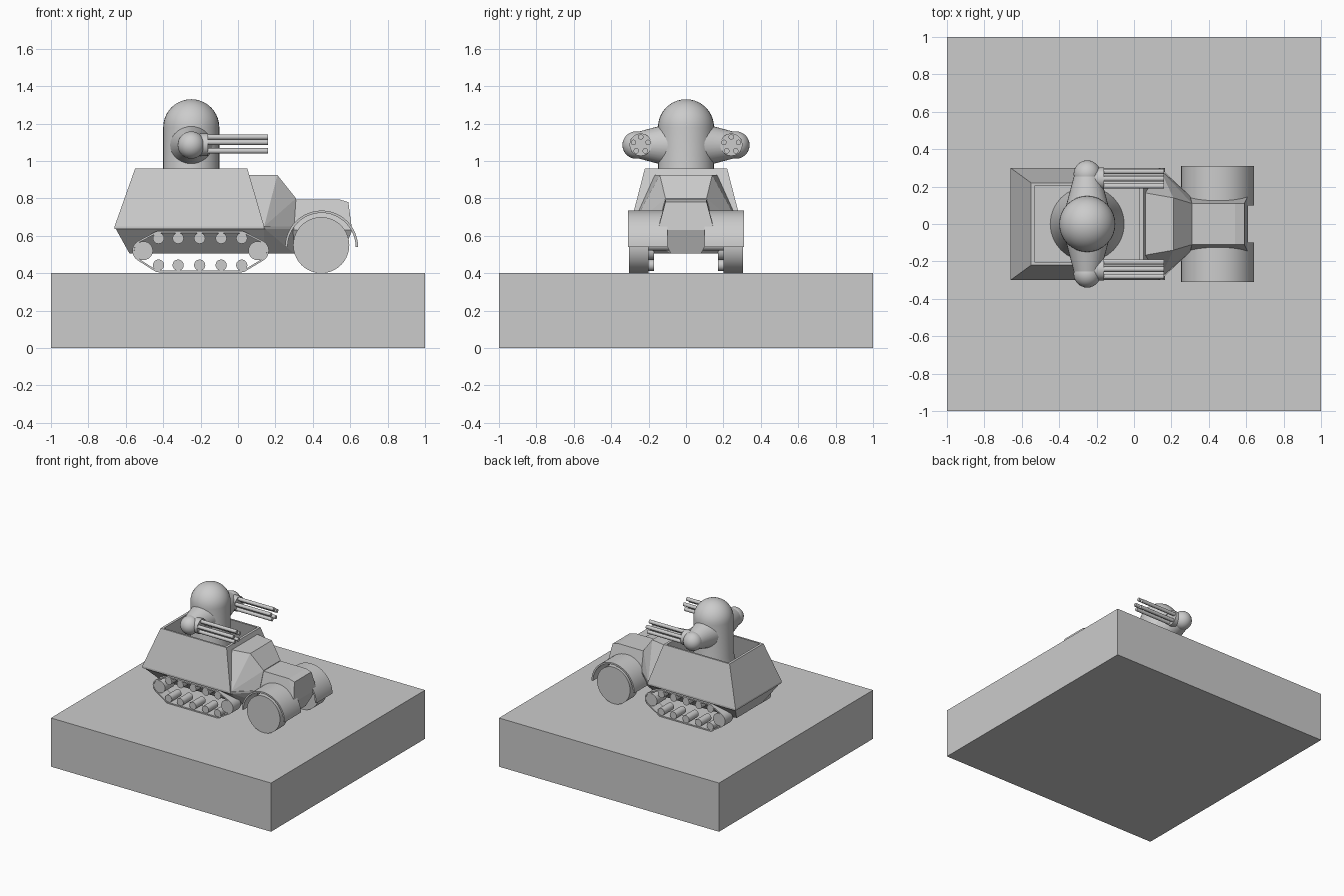
import bpy, bmesh
from math import sin, cos, pi, atan2, acos, hypot, radians
from mathutils import Vector, Matrix

if "Cube" in bpy.data.objects:
    bpy.data.objects.remove(bpy.data.objects["Cube"])


def finish(name, bm, mirror=False, smooth=False):
    bmesh.ops.recalc_face_normals(bm, faces=bm.faces)
    mesh = bpy.data.meshes.new(name)
    bm.to_mesh(mesh)
    bm.free()
    ob = bpy.data.objects.new(name, mesh)
    bpy.context.collection.objects.link(ob)
    if smooth:
        bpy.ops.object.select_all(action='DESELECT')
        ob.select_set(True)
        bpy.context.view_layer.objects.active = ob
        bpy.ops.object.shade_smooth_by_angle(angle=radians(30))
    if mirror:
        ob.modifiers.new("mirror", 'MIRROR').use_axis = (False, True, False)
        ob.modifiers["mirror"].use_mirror_merge = False
    return ob


def hull(name, half_points):
    """Convex solid from points given on the +y side, mirrored across y."""
    bm = bmesh.new()
    for x, y, z in half_points:
        bm.verts.new((x, y, z))
        bm.verts.new((x, -y, z))
    bmesh.ops.convex_hull(bm, input=bm.verts)
    bmesh.ops.dissolve_limit(bm, angle_limit=radians(1), verts=bm.verts, edges=bm.edges)
    return finish(name, bm)


def rod(name, a, b, r1, r2=None, n=24, mirror=True):
    """Cylinder or cone between two points."""
    a, b = Vector(a), Vector(b)
    d = b - a
    m = Matrix.Translation((a + b) / 2) @ d.to_track_quat('Z', 'Y').to_matrix().to_4x4()
    bm = bmesh.new()
    bmesh.ops.create_cone(bm, cap_ends=True, segments=n, radius1=r1,
                          radius2=r1 if r2 is None else r2, depth=d.length, matrix=m)
    return finish(name, bm, mirror, True)


def band(name, outer, inner, y0, y1, closed):
    """Strip with thickness following two matching (x, z) outlines."""
    bm = bmesh.new()
    rows = [[bm.verts.new(p) for p in ((o[0], y0, o[1]), (o[0], y1, o[1]),
                                       (i[0], y1, i[1]), (i[0], y0, i[1]))]
            for o, i in zip(outer, inner)]
    n = len(rows)
    for k in range(n if closed else n - 1):
        a, b = rows[k], rows[(k + 1) % n]
        for j in range(4):
            bm.faces.new((a[j], a[(j + 1) % 4], b[(j + 1) % 4], b[j]))
    if not closed:
        bm.faces.new(rows[0])
        bm.faces.new(rows[-1])
    return finish(name, bm, True, True)


# display base
hull("base", [(x, 1, z) for x in (-1, 1) for z in (0, 0.4)])

# open rear compartment: tapered box with a hollow top
loops = [(-0.66, 0.14, 0.30, 0.65), (-0.55, 0.05, 0.22, 0.96),
         (-0.53, 0.03, 0.205, 0.96), (-0.60, 0.10, 0.27, 0.67)]
bm = bmesh.new()
rings = [[bm.verts.new(p) for p in ((x0, -y, z), (x1, -y, z), (x1, y, z), (x0, y, z))]
         for x0, x1, y, z in loops]
for a, b in zip(rings, rings[1:]):
    for j in range(4):
        bm.faces.new((a[j], a[(j + 1) % 4], b[(j + 1) % 4], b[j]))
bm.faces.new(rings[0])
bm.faces.new(rings[-1])
finish("rear_compartment", bm)

# belt plate, lower hull, cab and hood
hull("belt_plate", [(x, y, z) for x, y in ((-0.66, 0.30), (0.14, 0.30), (0.30, 0.15))
                    for z in (0.635, 0.65)])
hull("lower_hull", [(-0.655, 0.295, 0.64), (0.14, 0.295, 0.64), (0.30, 0.15, 0.64),
                    (-0.58, 0.17, 0.505), (0.14, 0.17, 0.505), (0.30, 0.08, 0.505)])
hull("cab", [(0.04, 0.17, 0.925), (0.21, 0.14, 0.925), (0.31, 0.11, 0.80),
             (0.04, 0.29, 0.65), (0.14, 0.29, 0.65), (0.30, 0.15, 0.65)])
hull("hood", [(0.28, 0.11, 0.795), (0.54, 0.11, 0.795), (0.59, 0.11, 0.78),
              (0.28, 0.15, 0.63), (0.61, 0.15, 0.63),
              (0.28, 0.08, 0.505), (0.56, 0.08, 0.505)])

# front wheels and fenders
rod("front_wheel", (0.445, 0.20, 0.55), (0.445, 0.305, 0.55), 0.15, n=40)
rod("front_axle", (0.445, 0.0, 0.55), (0.445, 0.21, 0.55), 0.03)
arc = [pi * k / 24 for k in range(25)]
band("front_fender", *[[(0.447 + r * cos(t), 0.54 + r * sin(t)) for t in arc]
                       for r in (0.195, 0.182)], 0.10, 0.31, False)

# track rollers
roller_x = (-0.425, -0.32, -0.205, -0.09, 0.02)
for x in roller_x:
    for z in (0.443, 0.587):
        rod("track_roller", (x, 0.17, z), (x, 0.295, z), 0.03, n=20)
for x in (-0.505, 0.105):
    rod("track_end_wheel", (x, 0.17, 0.52), (x, 0.298, 0.52), 0.05)

# track belt wrapped round the outer rollers
c = [(-0.425, 0.443, 0.038), (0.02, 0.443, 0.038), (0.105, 0.52, 0.06),
     (0.02, 0.587, 0.038), (-0.425, 0.587, 0.038), (-0.505, 0.52, 0.06)]
normals = []
for p, q in zip(c, c[1:] + c[:1]):
    dx, dz = q[0] - p[0], q[1] - p[1]
    normals.append(atan2(dz, dx) - acos((p[2] - q[2]) / hypot(dx, dz)))
outer, inner = [], []
for i, (x, z, r) in enumerate(c):
    t0 = normals[i - 1]
    sweep = (normals[i] - t0) % (2 * pi)
    for k in range(9):
        t = t0 + sweep * k / 8
        outer.append((x + r * cos(t), z + r * sin(t)))
        inner.append((x + (r - 0.01) * cos(t), z + (r - 0.01) * sin(t)))
band("track_belt", outer, inner, 0.20, 0.30, True)

# domed turret with flared foot, turned about its axis
profile = [(0, 0.66), (0.20, 0.66), (0.15, 0.90), (0.15, 1.18)]
profile += [(0.15 * cos(pi * k / 20), 1.18 + 0.15 * sin(pi * k / 20)) for k in range(1, 10)]
profile.append((0, 1.33))
bm = bmesh.new()
vs = [bm.verts.new((-0.25 + r, 0, z)) for r, z in profile]
edges = [bm.edges.new(e) for e in zip(vs, vs[1:])]
bmesh.ops.spin(bm, geom=vs + edges, cent=(-0.25, 0, 0), axis=(0, 0, 1),
               angle=2 * pi, steps=32, use_duplicate=False)
bmesh.ops.remove_doubles(bm, verts=bm.verts, dist=0.0005)
finish("turret", bm, smooth=True)

# gun arms, ball mounts and housings
rod("gun_arm", (-0.25, 0.08, 1.085), (-0.25, 0.26, 1.085), 0.118, 0.07, n=32)
bm = bmesh.new()
bmesh.ops.create_uvsphere(bm, u_segments=28, v_segments=16, radius=0.073,
                          matrix=Matrix.Translation((-0.25, 0.267, 1.085)))
finish("gun_ball", bm, True, True)
rod("gun_housing", (-0.25, 0.242, 1.087), (-0.16, 0.242, 1.087), 0.06)

# five barrels in a circle on each gun
for k in range(5):
    t = pi / 2 + 2 * pi * k / 5
    y, z = 0.242 + 0.041 * cos(t), 1.087 + 0.041 * sin(t)
    rod("gun_barrel", (-0.20, y, z), (0.16, y, z), 0.0145, n=14)
